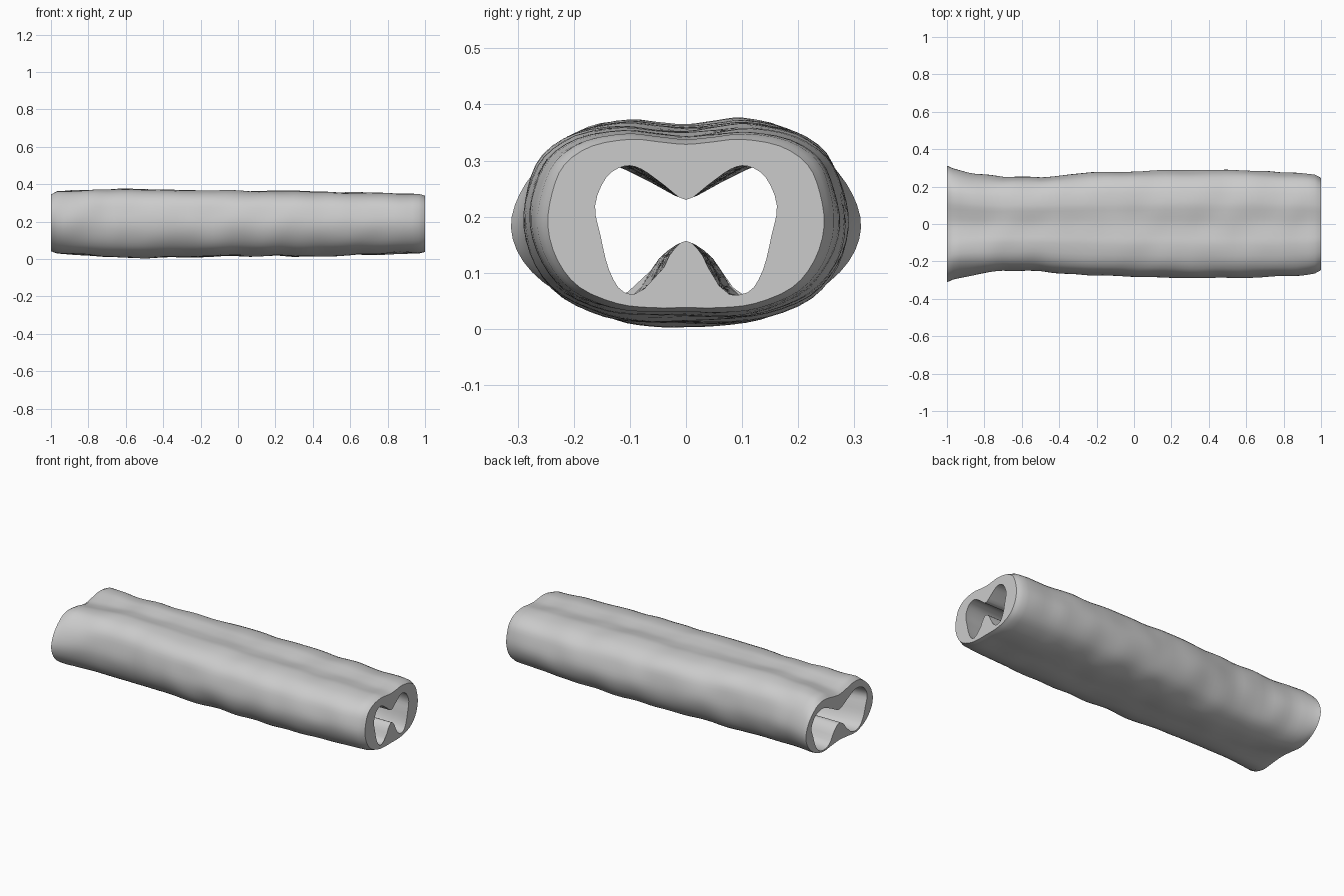
import bpy, bmesh
from mathutils import Vector, noise

if "Cube" in bpy.data.objects:
    bpy.data.objects.remove(bpy.data.objects["Cube"])

SUB = 3       # smooth steps between profile points
STEPS = 60    # rings along the length

# half profiles (y, z), from top centre round to bottom centre, matched point for point
OUTER = [(0, .97), (.2, .985), (.4, 1), (.68, .96), (.88, .85), (.97, .68),
         (1, .48), (.93, .28), (.77, .12), (.5, .025), (.25, 0), (0, 0)]
OUTER_LEFT = [(0, .93), (.2, .96), (.4, 1), (.62, .98), (.82, .84), (.95, .66),
              (1, .46), (.93, .26), (.75, .09), (.5, 0), (.25, .02), (0, .04)]
INNER = [(0, .23), (.04, .257), (.08, .285), (.11, .29), (.142, .27), (.162, .22),
         (.152, .165), (.137, .105), (.11, .065), (.06, .068), (.03, .13), (0, .157)]

# stations along the tube: x, half width, bottom, top, bore width factor
STATIONS = [(-1, .312, .042, .343, 1.6), (-.97, .298, .03, .362, 1.58),
            (-.85, .268, .022, .368, 1.45), (-.7, .25, .01, .371, 1.35),
            (-.5, .253, .006, .373, 1.3), (-.25, .272, .012, .367, 1.3),
            (0, .282, .016, .364, 1.3), (.3, .287, .014, .362, 1.3),
            (.6, .287, .02, .355, 1.25), (.85, .277, .03, .349, 1.12),
            (.97, .263, .03, .348, 1.03), (1, .246, .038, .338, 1)]


def smooth(a, b, c, d, t):
    """Catmull-Rom blend between b and c."""
    return tuple(.5 * (2*q + (r - p)*t + (2*p - 5*q + 4*r - s)*t*t + (3*q - p - 3*r + s)*t**3)
                 for p, q, r, s in zip(a, b, c, d))


def full_loop(half):
    """Mirror a half profile and round it."""
    loop = half + [(-y, z) for y, z in half[-2:0:-1]]
    n = len(loop)
    return [smooth(loop[i - 1], loop[i], loop[(i + 1) % n], loop[(i + 2) % n], k / SUB)
            for i in range(n) for k in range(SUB)]


def station(x):
    """Interpolated half width, bottom, top and bore factor at x."""
    for a, b in zip(STATIONS, STATIONS[1:]):
        if x <= b[0] + 1e-6:
            t = (x - a[0]) / (b[0] - a[0])
            return [p + (q - p) * t for p, q in zip(a[1:], b[1:])]


outer, outer_left, inner = map(full_loop, (OUTER, OUTER_LEFT, INNER))
count = len(outer)
xs = sorted([-1 + 2 * i / STEPS for i in range(STEPS + 1)] + [-.985, .985])

bm = bmesh.new()
outer_rings, inner_rings = [], []
for x in xs:
    width, low, high, bore = station(x)
    flare = max(0, min(1, (-x - .7) / .3))
    amount = .008 * min(1, (1 - abs(x)) * 8)
    ring, hole = [], []
    for p, q, h in zip(outer, outer_left, inner):
        y = (p[0] + (q[0] - p[0]) * flare) * width
        z = low + (p[1] + (q[1] - p[1]) * flare) * (high - low)
        # hand-shaped unevenness of the outside
        out = Vector((0, y, z - .19)).normalized()
        bump = noise.noise(Vector((x * 7, y * 6, z * 6))) * amount
        ring.append(bm.verts.new(Vector((x, y, max(0, z + out.z * bump))) + Vector((0, out.y * bump, 0))))
        # bore with ridges above and below
        bz = h[1] + (h[1] - .19) * .12 * (bore - 1)
        hole.append(bm.verts.new((x, h[0] * bore, bz)))
    outer_rings.append(ring)
    inner_rings.append(hole)


def bridge(a, b, is_smooth):
    for i in range(count):
        j = (i + 1) % count
        bm.faces.new((a[i], a[j], b[j], b[i])).smooth = is_smooth


# outside skin, bore and end rims
for rings in (outer_rings, inner_rings):
    for a, b in zip(rings, rings[1:]):
        bridge(a, b, True)
for end in (0, -1):
    bridge(outer_rings[end], inner_rings[end], False)

bmesh.ops.recalc_face_normals(bm, faces=bm.faces)
mesh = bpy.data.meshes.new("hollow_tunnel")
bm.to_mesh(mesh)
bm.free()
tunnel = bpy.data.objects.new("hollow_tunnel", mesh)
bpy.context.collection.objects.link(tunnel)
bpy.context.view_layer.objects.active = tunnel
tunnel.select_set(True)
bpy.ops.object.shade_smooth_by_angle(angle=.7)
